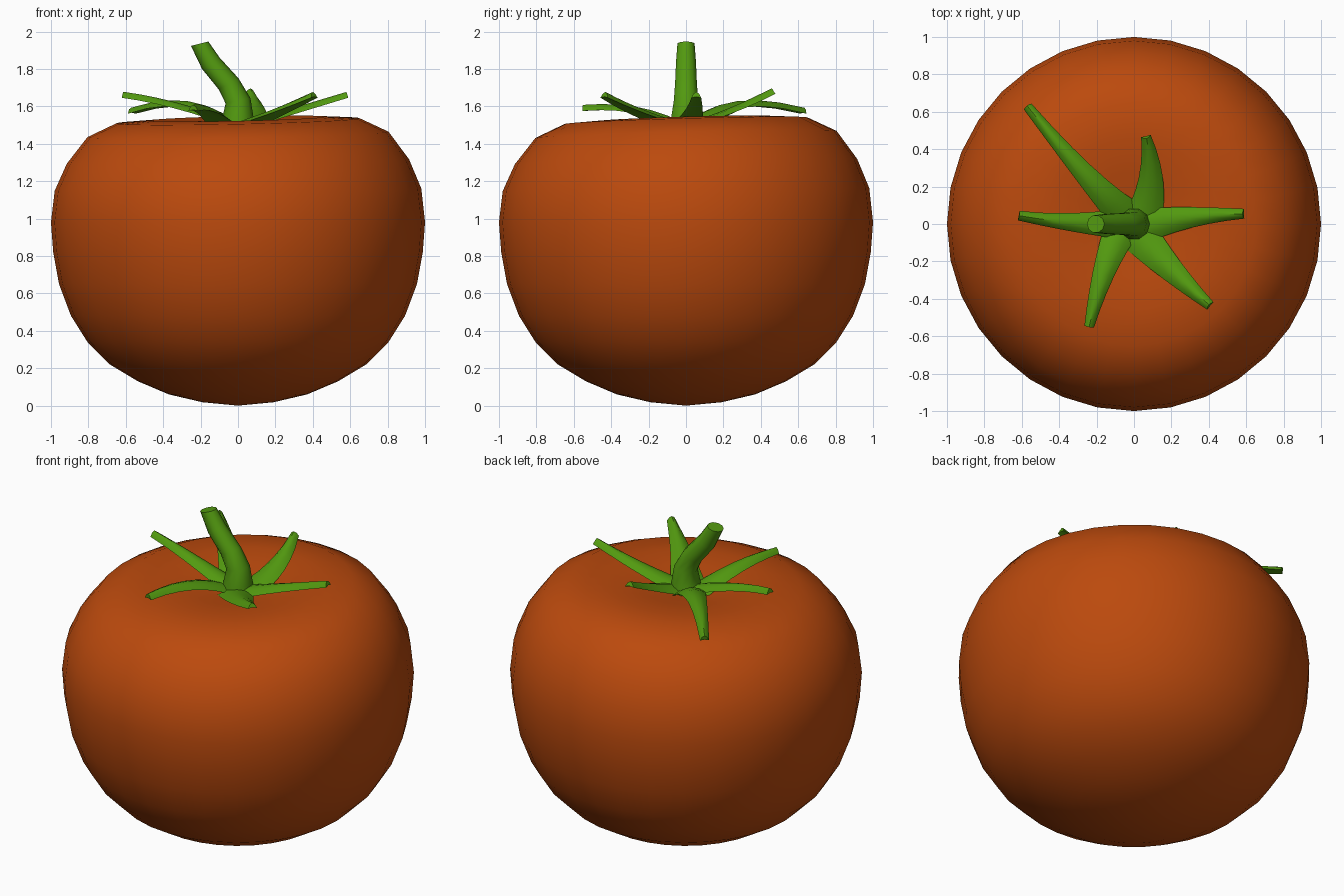
import bpy, bmesh, math
from mathutils import Vector

if "Cube" in bpy.data.objects:
    bpy.data.objects.remove(bpy.data.objects["Cube"])


def material(name, rgb):
    m = bpy.data.materials.new(name)
    m.diffuse_color = (*rgb, 1)
    m.use_nodes = True
    m.node_tree.nodes["Principled BSDF"].inputs["Base Color"].default_value = m.diffuse_color
    return m


RED = material("ripe orange red", (0.50, 0.068, 0.004))
GREEN = material("leaf green", (0.085, 0.32, 0.005))


def finish(name, bm, mat, angle):
    bmesh.ops.recalc_face_normals(bm, faces=bm.faces)
    me = bpy.data.meshes.new(name)
    bm.to_mesh(me)
    bm.free()
    me.materials.append(mat)
    ob = bpy.data.objects.new(name, me)
    bpy.context.collection.objects.link(ob)
    bpy.ops.object.select_all(action='DESELECT')
    ob.select_set(True)
    bpy.context.view_layer.objects.active = ob
    bpy.ops.object.shade_smooth_by_angle(angle=math.radians(angle))
    return ob


def loft(bm, rings):
    """Bridge rings of points and cap both ends."""
    vs = [[bm.verts.new(p) for p in r] for r in rings]
    n = len(vs[0])
    for a, b in zip(vs, vs[1:]):
        for i in range(n):
            j = (i + 1) % n
            bm.faces.new((a[i], a[j], b[j], b[i]))
    bm.faces.new(vs[0])
    bm.faces.new(vs[-1])


# Fruit: lathed profile, the shoulder dips slightly to the front left
profile = [(0.19, 0.018), (0.37, 0.06), (0.535, 0.13), (0.685, 0.22),
           (0.805, 0.34), (0.893, 0.48), (0.957, 0.65), (0.988, 0.82),
           (1.0, 0.98), (0.98, 1.155), (0.915, 1.305), (0.805, 1.45),
           (0.65, 1.523), (0.46, 1.535), (0.28, 1.52), (0.13, 1.49)]
N = 32
bm = bmesh.new()
rings = []
for r, z in profile:
    k = max(0, z - 1.0) * 0.04
    ring = []
    for i in range(N):
        a = 2 * math.pi * i / N
        x, y = r * math.cos(a), r * math.sin(a)
        ring.append(bm.verts.new((x, y, z + k * (x + 1.3 * y))))
    rings.append(ring)
for a, b in zip(rings, rings[1:]):
    for i in range(N):
        j = (i + 1) % N
        bm.faces.new((a[i], a[j], b[j], b[i]))
for ring, z in ((rings[0], 0.0), (rings[-1], 1.475)):
    c = bm.verts.new((0, 0, z))
    for i in range(N):
        bm.faces.new((ring[i], ring[(i + 1) % N], c))
finish("fruit", bm, RED, 60)

# Stem: tapered tube bending to the left: x, z, radius, tilt
bm = bmesh.new()
rings = []
for x, z, r, tilt in [(0.0, 1.46, 0.09, 0), (0.0, 1.54, 0.083, 0),
                      (0.0, 1.63, 0.068, 12), (-0.05, 1.72, 0.061, 28),
                      (-0.145, 1.83, 0.056, 32), (-0.205, 1.935, 0.048, 14)]:
    t = math.radians(tilt)
    rings.append([(x + r * math.cos(a) * math.cos(t), r * math.sin(a),
                   z + r * math.cos(a) * math.sin(t))
                  for a in (math.pi * i / 5 for i in range(10))])
loft(bm, rings)
finish("stem", bm, GREEN, 50)

# Sepals: root, middle, tip, root width, middle width
sepals = [
    ((-0.04, 0.04, 1.50), (-0.27, 0.275, 1.61), (-0.57, 0.63, 1.575), 0.19, 0.11),
    ((0.05, 0.03, 1.50), (0.09, 0.24, 1.575), (0.065, 0.465, 1.68), 0.20, 0.13),
    ((0.04, -0.01, 1.50), (0.30, 0.035, 1.575), (0.585, 0.055, 1.66), 0.19, 0.11),
    ((0.02, -0.05, 1.50), (0.20, -0.245, 1.57), (0.405, -0.435, 1.66), 0.21, 0.13),
    ((-0.07, -0.03, 1.50), (-0.165, -0.27, 1.58), (-0.24, -0.55, 1.59), 0.18, 0.115),
    ((-0.04, 0.0, 1.51), (-0.34, 0.01, 1.605), (-0.615, 0.045, 1.66), 0.17, 0.095),
]
for k, (p0, p1, p2, w0, w1) in enumerate(sepals):
    p0, p1, p2 = Vector(p0), Vector(p1), Vector(p2)
    bm = bmesh.new()
    rings = []
    for i in range(7):
        t = i / 6
        # quadratic through the three points
        A, B, C = 2 * (t - .5) * (t - 1), 4 * t * (1 - t), 2 * t * (t - .5)
        c = p0 * A + p1 * B + p2 * C
        d = (p0 * (4 * t - 3) + p1 * (4 - 8 * t) + p2 * (4 * t - 1)).normalized()
        side = d.cross(Vector((0, 0, 1))).normalized()
        up = side.cross(d)
        w = (w0 * A + w1 * B + 0.052 * C) / 2
        h = 0.018
        # arched strip: ridge on top, edges drooping, thin underside
        section = [(-1, -0.8), (-0.55, 0.5), (0, 1.0), (0.55, 0.5),
                   (1, -0.8), (0, -0.5)]
        rings.append([c + side * (u * w) + up * (v * h) for u, v in section])
    loft(bm, rings)
    finish(f"sepal_{k + 1}", bm, GREEN, 50)
